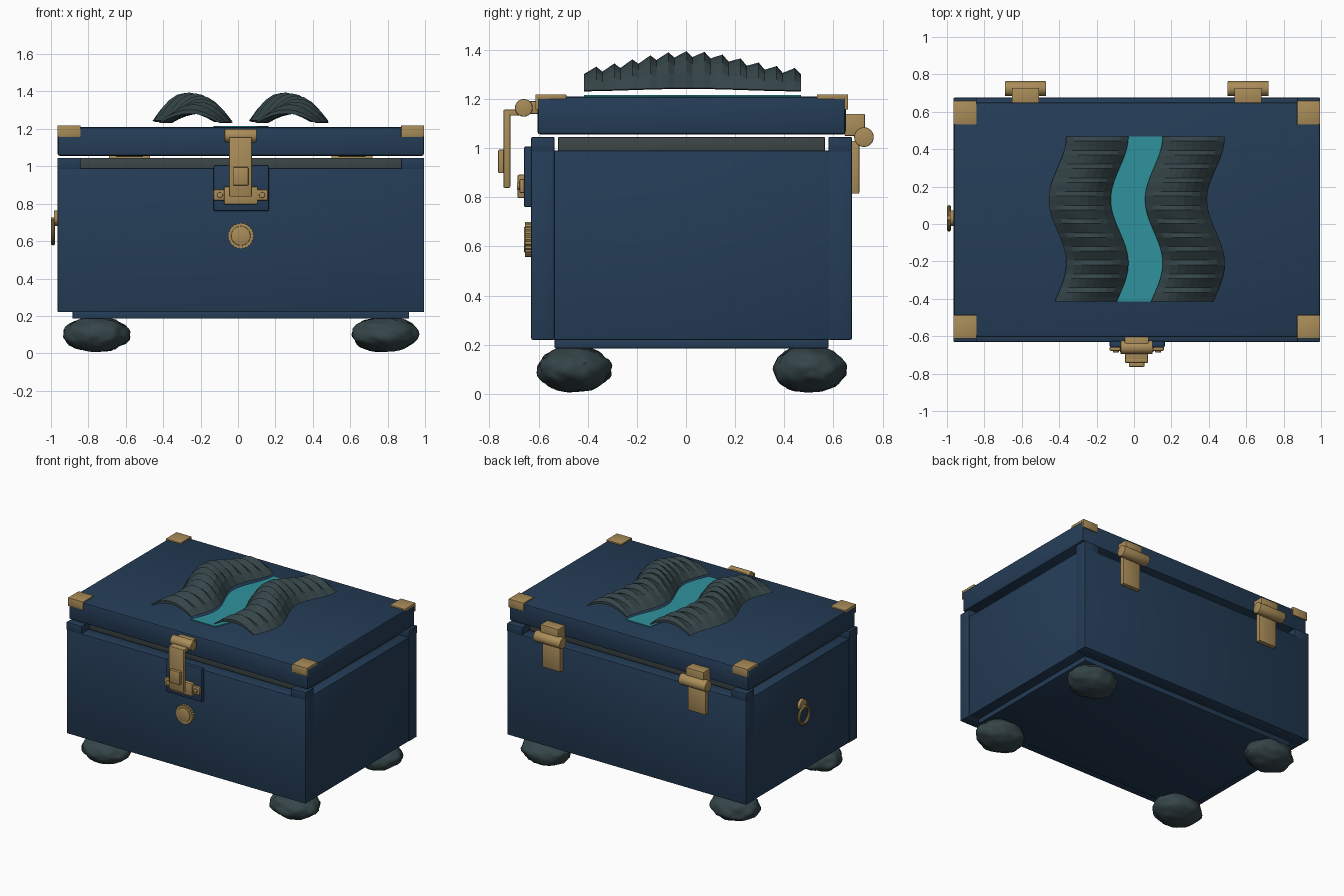
import bpy, bmesh, math
from mathutils import Matrix, Vector, noise

if "Cube" in bpy.data.objects:
    bpy.data.objects.remove(bpy.data.objects["Cube"])


def material(name, rgb):
    m = bpy.data.materials.new(name)
    m.diffuse_color = (*rgb, 1)
    m.use_nodes = True
    m.node_tree.nodes["Principled BSDF"].inputs["Base Color"].default_value = m.diffuse_color
    return m


NAVY = material("navy paint", (0.018, 0.046, 0.095))
BRASS = material("brass", (0.40, 0.265, 0.10))
STONE = material("dark stone", (0.036, 0.060, 0.066))
RIM = material("grey rim", (0.045, 0.060, 0.060))
TEAL = material("teal water", (0.028, 0.29, 0.34))


def finish(name, bm, mat, smooth=None):
    bmesh.ops.recalc_face_normals(bm, faces=bm.faces)
    me = bpy.data.meshes.new(name)
    bm.to_mesh(me)
    bm.free()
    me.materials.append(mat)
    ob = bpy.data.objects.new(name, me)
    bpy.context.collection.objects.link(ob)
    if smooth:
        bpy.ops.object.select_all(action='DESELECT')
        ob.select_set(True)
        bpy.context.view_layer.objects.active = ob
        bpy.ops.object.shade_smooth_by_angle(angle=math.radians(smooth))
    return ob


def box(name, x, y, z, mat, bevel=0.006):
    """Bevelled box from its (min, max) ranges."""
    bm = bmesh.new()
    size = [r[1] - r[0] for r in (x, y, z)]
    mid = [(r[1] + r[0]) / 2 for r in (x, y, z)]
    bmesh.ops.create_cube(bm, size=1, matrix=Matrix.Translation(mid) @ Matrix.Diagonal((*size, 1)))
    if bevel:
        bmesh.ops.bevel(bm, geom=bm.edges[:], offset=bevel, segments=2, profile=0.5, affect='EDGES')
    return finish(name, bm, mat, 35 if bevel else None)


def rod(name, centre, radius, length, axis, mat, sides=24, teeth=0.0, bevel=0.004):
    """Cylinder along x or y; teeth pulls in every other side."""
    bm = bmesh.new()
    rot = Matrix.Rotation(math.pi / 2, 4, 'Y' if axis == 'X' else 'X')
    bmesh.ops.create_cone(bm, cap_ends=True, segments=sides, radius1=radius, radius2=radius, depth=length)
    if teeth:
        for v in bm.verts:
            step = round(math.atan2(v.co.y, v.co.x) / (2 * math.pi) * sides)
            if step % 2:
                v.co.xy *= 1 - teeth
    else:
        rims = [e for e in bm.edges if abs(e.verts[0].co.z - e.verts[1].co.z) < 1e-5]
        bmesh.ops.bevel(bm, geom=rims, offset=bevel, segments=2, profile=0.5, affect='EDGES')
    bmesh.ops.transform(bm, matrix=Matrix.Translation(centre) @ rot, verts=bm.verts)
    return finish(name, bm, mat, None if teeth else 35)


X0, X1 = -0.965, 0.995

# Chest body: thick front and back, side panels, base
box("front_panel", (X0, X1), (-0.63, -0.535), (0.22, 0.99), NAVY)
box("back_panel", (X0, X1), (0.58, 0.675), (0.22, 0.99), NAVY)
for side, x in (("left", (X0 + 0.004, -0.86)), ("right", (0.89, X1 - 0.004))):
    box(side + "_panel", x, (-0.54, 0.585), (0.22, 0.99), NAVY, 0.004)
box("base_plate", (-0.885, 0.915), (-0.535, 0.58), (0.185, 0.226), NAVY)
box("floor", (-0.88, 0.91), (-0.55, 0.60), (0.222, 0.26), NAVY, 0)
box("rim", (-0.885, 0.915), (-0.52, 0.565), (0.975, 1.045), RIM, 0.002)

# Lid
box("lid", (X0, X1), (-0.605, 0.65), (1.055, 1.21), NAVY, 0.014)

# Corner blocks of the body and brass caps of the lid
for sx, x in (("left", (X0, -0.842)), ("right", (0.872, X1))):
    for sy, y, cap, flange in (("front", (-0.63, -0.535), (-0.612, -0.487), (-0.613, -0.60)),
                               ("back", (0.58, 0.675), (0.532, 0.658), (0.645, 0.659))):
        box(f"{sy}_{sx}_corner_block", x, y, (0.985, 1.045), NAVY, 0.004)
        box(f"{sy}_{sx}_corner_cap", x, cap, (1.20, 1.219), BRASS, 0.003)
        box(f"{sy}_{sx}_corner_flange", x, flange, (1.157, 1.219), BRASS, 0.003)

# Lumpy stone feet
for i, (x, y) in enumerate([(-0.757, -0.455), (0.788, -0.455), (-0.757, 0.503), (0.788, 0.503)]):
    bm = bmesh.new()
    bmesh.ops.create_icosphere(bm, subdivisions=4, radius=1)
    for v in bm.verts:
        n = v.co.normalized()
        k = 1 + 0.09 * noise.noise(n * 2.2 + Vector((i * 7.3, 0, 0))) + 0.04 * noise.noise(n * 5 + Vector((0, i * 5.1, 0)))
        v.co = (x + n.x * k * 0.176, y + n.y * k * 0.148, 0.101 + n.z * k * 0.094)
    finish("foot_%d" % (i + 1), bm, STONE, 40)

# Front latch
box("latch_backplate", (-0.13, 0.165), (-0.66, -0.625), (0.76, 1.007), NAVY, 0.008)
box("latch_bracket_ears", (-0.13, 0.16), (-0.678, -0.655), (0.817, 0.875), BRASS)
box("latch_bracket", (-0.075, 0.105), (-0.686, -0.655), (0.797, 0.892), BRASS)
for x in (-0.097, 0.129):
    rod("latch_rivet", (x, -0.68, 0.846), 0.016, 0.016, 'Y', BRASS, 12)
box("latch_strap", (-0.048, 0.075), (-0.743, -0.715), (0.838, 1.157), BRASS)
box("latch_arm", (-0.048, 0.075), (-0.735, -0.65), (1.132, 1.157), BRASS)
box("latch_catch", (-0.028, 0.056), (-0.764, -0.738), (0.898, 0.995), BRASS)
rod("latch_pivot", (0.014, -0.66, 1.164), 0.036, 0.172, 'X', BRASS)
box("latch_mount", (-0.05, 0.078), (-0.66, -0.60), (1.14, 1.192), BRASS, 0.004)

# Round front medallion
rod("medallion_ring", (0.015, -0.64, 0.628), 0.071, 0.03, 'Y', BRASS, 48, 0.07)
rod("medallion_disc", (0.015, -0.645, 0.628), 0.052, 0.03, 'Y', BRASS, 32)

# Ring pull on the left side
rod("pull_mount", (-0.973, 0.03, 0.722), 0.042, 0.024, 'X', BRASS)
rod("pull_peg", (-0.985, 0.03, 0.712), 0.014, 0.03, 'X', BRASS, 12)
bpy.ops.mesh.primitive_torus_add(location=(-0.989, 0.03, 0.648), rotation=(0, math.pi / 2, 0),
                                 major_segments=32, minor_segments=10, major_radius=0.06, minor_radius=0.011)
pull = bpy.context.object
pull.name = "pull_ring"
pull.data.materials.append(BRASS)
bpy.ops.object.shade_smooth_by_angle()

# Back hinges
for side, x in (("left", -0.58), ("right", 0.61)):
    box(side + "_hinge_block", (x - 0.073, x + 0.073), (0.645, 0.728), (1.05, 1.14), BRASS, 0.004)
    rod(side + "_hinge_barrel", (x, 0.724, 1.045), 0.04, 0.22, 'X', BRASS)
    box(side + "_hinge_leaf", (x - 0.073, x + 0.073), (0.67, 0.705), (0.815, 1.03), BRASS, 0.004)


# Winding river with ridged banks on the lid
def bend(y):
    return 0.017 - 0.047 * math.cos(2 * math.pi * (y - 0.13) / 0.68)


Y0, Y1, ROWS = -0.414, 0.467, 36
rows = [Y0 + (Y1 - Y0) * i / ROWS for i in range(ROWS + 1)]


def loft(name, rings, mat):
    """Skin closed cross-sections and cap both ends."""
    bm = bmesh.new()
    vs = [[bm.verts.new(p) for p in ring] for ring in rings]
    n = len(vs[0])
    for a, b in zip(vs, vs[1:]):
        for j in range(n):
            bm.faces.new((a[j], a[(j + 1) % n], b[(j + 1) % n], b[j]))
    bm.faces.new(vs[0])
    bm.faces.new(vs[-1][::-1])
    return finish(name, bm, mat)


loft("river", [[(bend(y) + dx, y, z) for dx, z in
                ((-0.1, 1.208), (0.1, 1.208), (0.1, 1.216), (-0.1, 1.216))] for y in rows], TEAL)

STEPS = [-1 + i / 4 for i in range(9)]
for side, mid in (("left", -0.26), ("right", 0.255)):
    rings = []
    for i, y in enumerate(rows):
        swell = 0.5 + 0.5 * math.cos(math.pi * (y - 0.01) / 0.47)
        ridge = (0.0, 0.012, 0.024)[i % 3]
        height = 0.066 + 0.06 * swell + ridge
        low = 1.231 + 0.01 * swell
        c = bend(y) + mid
        outer = [(c + 0.166 * u, y, low + 0.004 + height * (1 - u * u)) for u in STEPS]
        inner = [(c + 0.158 * u, y, low + 0.05 * (1 - u * u)) for u in reversed(STEPS)]
        rings.append(outer + inner)
    loft(side + "_bank", rings, STONE)
